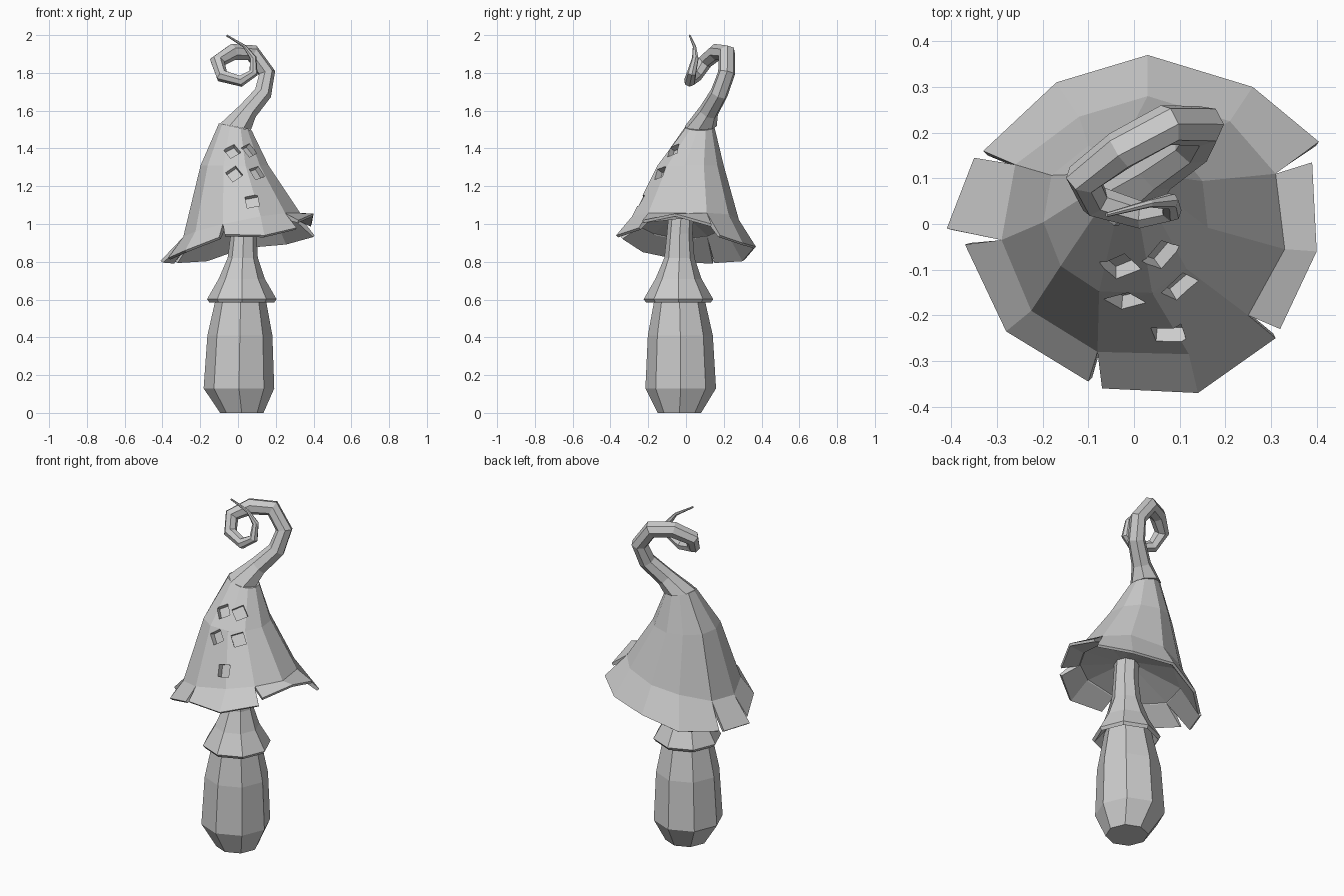
import bpy
import bmesh
import math
from mathutils import Vector, Matrix
from mathutils.bvhtree import BVHTree

if "Cube" in bpy.data.objects:
    bpy.data.objects.remove(bpy.data.objects["Cube"], do_unlink=True)

grey = bpy.data.materials.new("plain grey")
grey.use_nodes = True
colour = (0.6, 0.6, 0.6, 1)
grey.diffuse_color = colour
grey.node_tree.nodes["Principled BSDF"].inputs["Base Color"].default_value = colour


def finish(bm, name):
    """Turn a bmesh into a flat shaded object."""
    bmesh.ops.recalc_face_normals(bm, faces=bm.faces)
    mesh = bpy.data.meshes.new(name)
    bm.to_mesh(mesh)
    bm.free()
    mesh.materials.append(grey)
    obj = bpy.data.objects.new(name, mesh)
    bpy.context.collection.objects.link(obj)
    return obj


def bridge(bm, lower, upper, closed=True):
    """Join two equally long rows of vertices with quads."""
    count = len(lower)
    for i in range(count if closed else count - 1):
        j = (i + 1) % count
        bm.faces.new((lower[i], lower[j], upper[j], upper[i]))


def loft(name, rings):
    """Skin a list of vertex position rings and close both ends."""
    bm = bmesh.new()
    rows = [[bm.verts.new(p) for p in ring] for ring in rings]
    for lower, upper in zip(rows, rows[1:]):
        bridge(bm, lower, upper)
    bm.faces.new(rows[0])
    bm.faces.new(rows[-1])
    return finish(bm, name)


def level_ring(cx, cy, z, radius, sides=8):
    turns = [math.tau * i / sides - math.pi / 2 for i in range(sides)]
    return [Vector((cx + radius * math.cos(t), cy + radius * math.sin(t), z))
            for t in turns]


def apply_modifier(obj, modifier):
    bpy.context.view_layer.objects.active = obj
    bpy.ops.object.modifier_apply(modifier=modifier.name)


# Swollen foot of the stem
loft("stem_bulb", [
    level_ring(0.02, -0.035, 0, 0.115),
    level_ring(0.005, -0.028, 0.13, 0.187),
    level_ring(0.01, -0.03, 0.41, 0.172),
    level_ring(0.015, -0.035, 0.64, 0.125),
])

# Neck with a flared skirt, hollow below
loft("stem_neck_and_skirt", [
    level_ring(0.02, -0.04, 0.66, 0.11),
    level_ring(0.02, -0.04, 0.585, 0.172),
    level_ring(0.02, -0.04, 0.602, 0.184),
    level_ring(0.02, -0.04, 0.71, 0.122),
    level_ring(0.025, -0.035, 0.82, 0.08),
    level_ring(0.03, -0.033, 0.95, 0.068),
    level_ring(0.03, -0.02, 1.12, 0.066),
])

# Cap: crease above the brim, then smaller copies of it up to the crown
crease = [Vector((x, y, 0.985 + x / 5 + abs(y) / 9)) for x, y in (
    (0.31, 0.11), (0.21, 0.225), (0.03, 0.28), (-0.12, 0.235),
    (-0.26, 0.13), (-0.29, -0.035), (-0.225, -0.19), (-0.08, -0.28),
    (0.12, -0.285), (0.25, -0.2), (0.33, -0.055))]
middle = [Vector((-0.03 + p.x * 0.58, 0.026 + p.y * 0.62, 1.31)) for p in crease]
crown = [Vector((-0.02 + p.x * 0.28, 0.075 + p.y * 0.27, 1.515 - p.x * 0.06))
         for p in crease]

# Shallow ceiling between the neck and the inside of the brim
hub = [Vector((0.03 + p.x / 6, -0.025 + p.y / 6, 1.05)) for p in crease]
edge = [Vector((p.x * 0.93, p.y * 0.93, p.z - 0.02)) for p in crease]
loft("cap_underside", [hub, edge, [p + Vector((0, 0, 0.06)) for p in hub]])

# Brim flaps: outer edges, each starting at a crease vertex and split by slits
flaps = {
    0: ((0.405, 0.18, 0.94), (0.26, 0.30, 0.90), (0.03, 0.37, 0.88),
        (-0.17, 0.31, 0.81), (-0.33, 0.16, 0.80)),
    4: ((-0.35, 0.145, 0.80), (-0.41, -0.01, 0.805)),
    5: ((-0.37, -0.045, 0.82), (-0.28, -0.235, 0.86), (-0.10, -0.345, 0.93)),
    7: ((-0.07, -0.36, 0.945), (0.14, -0.37, 0.94), (0.31, -0.25, 0.98)),
    9: ((0.32, -0.23, 1.02), (0.40, -0.06, 1.055), (0.39, 0.135, 1.0)),
}
bm = bmesh.new()
rows = [[bm.verts.new(p) for p in ring] for ring in (crease, middle, crown)]
bridge(bm, rows[0], rows[1])
bridge(bm, rows[1], rows[2])
bm.faces.new(rows[2])
for start, points in flaps.items():
    inner = [rows[0][(start + i) % len(crease)] for i in range(len(points))]
    bridge(bm, [bm.verts.new(p) for p in points], inner, closed=False)
cap = finish(bm, "cap")

# Give the cap thickness, thinning to the brim edge
body = cap.vertex_groups.new(name="body")
ring_total = 3 * len(crease)
body.add(list(range(ring_total)), 1, "REPLACE")
body.add(list(range(ring_total, len(cap.data.vertices))), 0.4, "REPLACE")
shell = cap.modifiers.new("shell", "SOLIDIFY")
shell.thickness = 0.038
shell.offset = -1
shell.vertex_group = "body"
apply_modifier(cap, shell)

# Square pits sunk into the front of the cap
bm = bmesh.new()
bm.from_mesh(cap.data)
surface = BVHTree.FromBMesh(bm)
bm.free()
bm = bmesh.new()
for x, z, spin in ((-0.03, 1.385, 33), (0.06, 1.39, 22), (-0.02, 1.265, 38),
                   (0.10, 1.27, 18), (0.075, 1.12, 12)):
    spot, normal, _, _ = surface.ray_cast(Vector((x, -1, z)), Vector((0, 1, 0)))
    if normal.y > 0:
        normal = -normal
    turn = normal.to_track_quat("Z", "Y").to_matrix().to_4x4()
    place = Matrix.Translation(spot) @ turn @ Matrix.Rotation(math.radians(spin), 4, "Z")
    bmesh.ops.create_cube(bm, size=0.066, matrix=place)
cutter = finish(bm, "pit_cutter")
cutter.hide_render = True
pits = cap.modifiers.new("pits", "BOOLEAN")
pits.operation = "DIFFERENCE"
pits.solver = "EXACT"
pits.object = cutter
apply_modifier(cap, pits)
bpy.data.objects.remove(cutter, do_unlink=True)

# Curled tail: a tapering tube along a spiral path of x, y, z, radius
path = [
    (-0.015, 0.077, 1.515, 0.086), (0.05, 0.12, 1.595, 0.053),
    (0.13, 0.175, 1.69, 0.048), (0.152, 0.215, 1.80, 0.046),
    (0.075, 0.217, 1.905, 0.046), (-0.03, 0.16, 1.91, 0.045),
    (-0.11, 0.10, 1.86, 0.041), (-0.085, 0.05, 1.785, 0.036),
    (0.015, 0.02, 1.757, 0.031), (0.082, 0.03, 1.80, 0.025),
    (0.08, 0.05, 1.88, 0.018), (0.035, 0.045, 1.94, 0.009),
    (-0.06, 0.02, 1.998, 0.005),
]
centres = [Vector(p[:3]) for p in path]
normal = Vector((0.2, 0, 1)).normalized()
side = normal.orthogonal().normalized()
rings = []
sides = 7
for i, centre in enumerate(centres):
    if i:
        after = centres[min(i + 1, len(centres) - 1)]
        ahead = (after - centre).normalized() + (centre - centres[i - 1]).normalized()
        ahead.normalize()
        side.rotate(normal.rotation_difference(ahead))
        normal = ahead
    across = normal.cross(side)
    turns = [math.tau * k / sides for k in range(sides)]
    rings.append([centre + path[i][3] * (side * math.cos(t) + across * math.sin(t))
                  for t in turns])
loft("curled_tail", rings)
